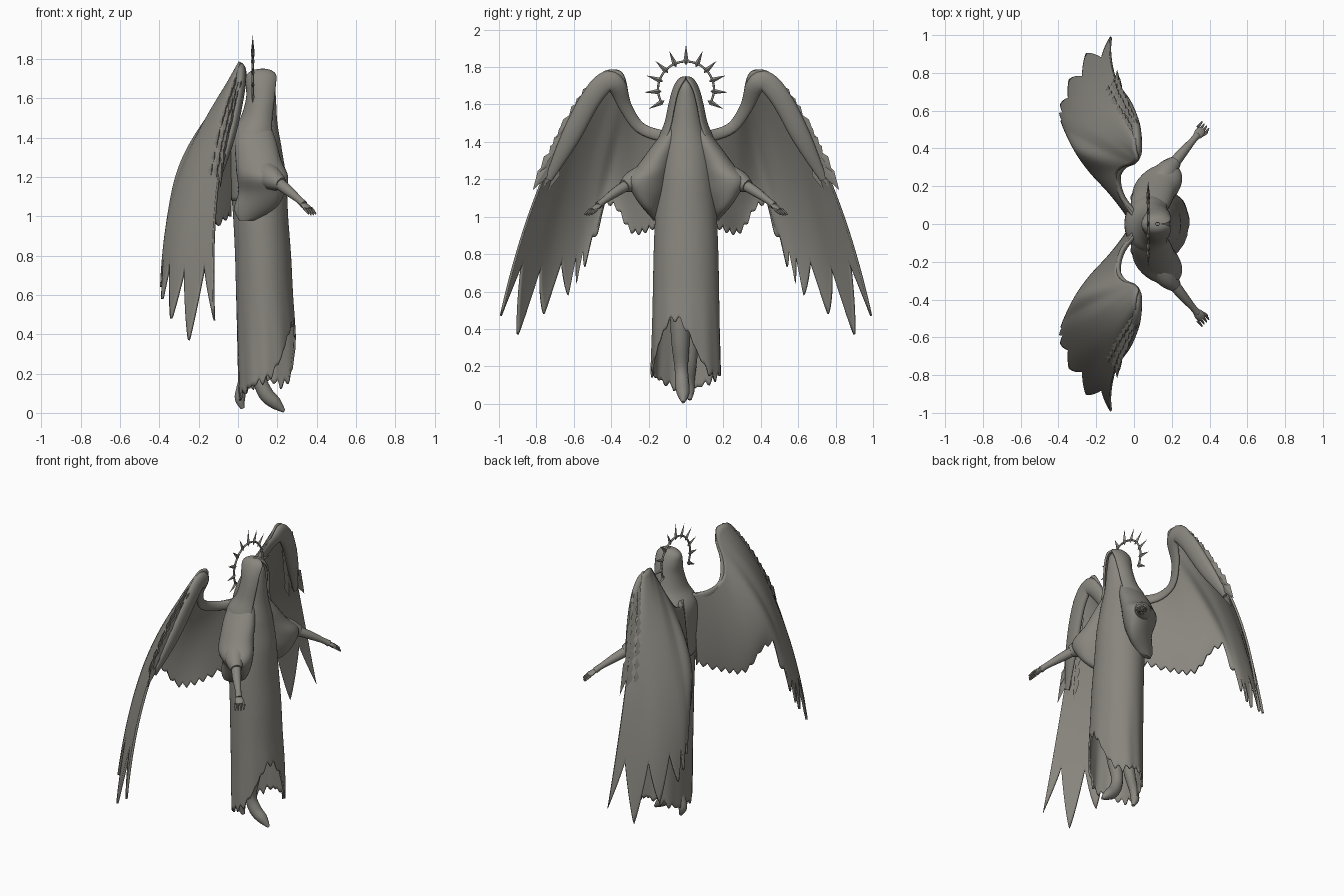
import bpy, bmesh, math, random
from mathutils import Vector as V

if "Cube" in bpy.data.objects:
    bpy.data.objects.remove(bpy.data.objects["Cube"])

random.seed(4)
stone = bpy.data.materials.new("warm_grey_stone")
stone.diffuse_color = (0.25, 0.238, 0.21, 1)
stone.use_nodes = True
stone.node_tree.nodes["Principled BSDF"].inputs["Base Color"].default_value = stone.diffuse_color


def catmull(rows, t):
    """Smooth interpolation through a list of equal-length number rows."""
    n = len(rows) - 1
    i = min(int(t), n - 1)
    f = t - i
    p0, p1, p2, p3 = (rows[min(max(i + k, 0), n)] for k in (-1, 0, 1, 2))
    return [0.5 * (2 * b + (c - a) * f + (2 * a - 5 * b + 4 * c - d) * f * f
                   + (3 * b - a - 3 * c + d) * f ** 3) for a, b, c, d in zip(p0, p1, p2, p3)]


def make(name, verts, faces, mirror=False, thick=0, angle=50):
    me = bpy.data.meshes.new(name)
    me.from_pydata([tuple(v) for v in verts], [], faces)
    bm = bmesh.new()
    bm.from_mesh(me)
    bmesh.ops.recalc_face_normals(bm, faces=bm.faces)
    bm.to_mesh(me)
    bm.free()
    me.materials.append(stone)
    ob = bpy.data.objects.new(name, me)
    bpy.context.collection.objects.link(ob)
    if thick:
        m = ob.modifiers.new("thickness", 'SOLIDIFY')
        m.thickness, m.offset = thick, 0
    if mirror:
        m = ob.modifiers.new("mirror", 'MIRROR')
        m.use_axis = (False, True, False)
        m.use_mirror_merge = False
    bpy.ops.object.select_all(action='DESELECT')
    bpy.context.view_layer.objects.active = ob
    ob.select_set(True)
    bpy.ops.object.shade_smooth_by_angle(angle=math.radians(angle))
    return ob


def sheet(nu, nv, point, wrap=False):
    """Grid of nu x nv points; wrap closes the u direction."""
    verts = [point(i, j) for j in range(nv) for i in range(nu)]
    faces = [(j * nu + i, j * nu + (i + 1) % nu, (j + 1) * nu + (i + 1) % nu, (j + 1) * nu + i)
             for j in range(nv - 1) for i in range(nu if wrap else nu - 1)]
    return verts, faces


def loft(name, rings, sub=5, nu=32, mirror=False):
    """Closed skin over horizontal ellipses: z, cx, cy, rx, ry, turn."""
    nv = (len(rings) - 1) * sub + 1

    def point(i, j):
        z, cx, cy, rx, ry, turn = catmull(rings, j / sub)
        a = 2 * math.pi * i / nu
        x, y = rx * math.cos(a), ry * math.sin(a)
        c, s = math.cos(turn), math.sin(turn)
        return (cx + x * c - y * s, cy + x * s + y * c, z)
    v, f = sheet(nu, nv, point, True)
    f += [tuple(range(nu)), tuple(range((nv - 1) * nu, nv * nu))]
    return make(name, v, f, mirror)


def tube(name, path, sub=4, nu=12, mirror=False, flat=1.0, ref=(0, 0, 1)):
    """Limb along points given as x, y, z, radius; flat scales it towards ref."""
    nv = (len(path) - 1) * sub + 1
    pts = [catmull(path, j / sub) for j in range(nv)]

    def point(i, j):
        d = V(pts[min(j + 1, nv - 1)][:3]) - V(pts[max(j - 1, 0)][:3])
        side = d.cross(V(ref)).normalized()
        up = side.cross(d).normalized()
        a, r = 2 * math.pi * i / nu, pts[j][3]
        return V(pts[j][:3]) + side * r * math.cos(a) + up * r * flat * math.sin(a)
    v, f = sheet(nu, nv, point, True)
    f += [tuple(range(nu)), tuple(range((nv - 1) * nu, nv * nu))]
    return make(name, v, f, mirror)


# Robe: open gown with a torn hem rising at the front; rows are z, x back, x front, half width
robe = [(0.0, 0.01, 0.285, 0.185), (0.2, 0.005, 0.29, 0.182), (0.4, 0.0, 0.288, 0.176),
        (0.6, -0.005, 0.275, 0.172), (0.8, -0.01, 0.265, 0.168), (1.0, -0.02, 0.25, 0.16),
        (1.2, -0.035, 0.24, 0.145), (1.36, -0.03, 0.215, 0.13), (1.48, 0.02, 0.195, 0.09),
        (1.6, 0.055, 0.188, 0.065), (1.7, 0.065, 0.18, 0.04), (1.73, 0.1, 0.15, 0.01)]
NU, NV = 120, 70


def robe_point(i, j):
    a = 2 * math.pi * i / NU
    front = max(0, math.cos(a + 0.3))
    hem = 0.075 + 0.085 * math.sin(a) ** 2 + 0.37 * front ** 3
    hem += 0.022 * (abs(math.sin(a * 9)) - 0.5) + 0.012 * math.sin(a * 23)
    z = hem + (1.73 - hem) * j / (NV - 1)
    t = next((k + (z - robe[k][0]) / (robe[k + 1][0] - robe[k][0])
              for k in range(len(robe) - 1) if z <= robe[k + 1][0]), len(robe) - 1)
    _, xb, xf, w = catmull(robe, t)
    fold = 1 + 0.025 * max(0, 0.7 - z) * math.sin(a * 11 + 2 * z)
    return ((xb + xf) / 2 + (xf - xb) / 2 * math.cos(a) * fold, w * math.sin(a) * fold, z)


make("robe", *sheet(NU, NV, robe_point, True), thick=0.01)

# Hooded mantle around the head and shoulders: z, cx, rx, ry, half opening angle
mantle = [(1.745, 0.125, 0.01, 0.008, 0.0), (1.738, 0.122, 0.045, 0.03, 0.1), (1.715, 0.122, 0.074, 0.05, 0.4),
          (1.67, 0.125, 0.08, 0.07, 0.65), (1.6, 0.125, 0.078, 0.088, 0.75), (1.5, 0.108, 0.09, 0.11, 0.8),
          (1.42, 0.085, 0.122, 0.142, 0.8), (1.32, 0.09, 0.135, 0.16, 0.9), (1.2, 0.095, 0.135, 0.155, 1.0),
          (1.08, 0.1, 0.13, 0.15, 1.3)]


def mantle_point(i, j):
    z, cx, rx, ry, gap = catmull(mantle, j / 4)
    a = gap + (2 * math.pi - 2 * gap) * i / 48
    return (cx + rx * math.cos(a), ry * math.sin(a), z)


make("hooded_mantle", *sheet(49, 37, mantle_point), thick=0.012)

# Hanging sleeves, cuffs, forearms and hands
loft("sleeve", [(1.47, .09, .07, .075, .04, 0), (1.38, .09, .11, .105, .07, .1), (1.28, .105, .16, .12, .09, .35),
                (1.2, .125, .2, .145, .1, .65), (1.12, .12, .185, .135, .075, .6), (1.04, .085, .17, .11, .045, .35),
                (0.98, .045, .16, .04, .015, .1)], mirror=True)
tube("cuff", [(.13, .2, 1.22, .075), (.175, .28, 1.19, .06), (.22, .33, 1.165, .034)], mirror=True)
tube("forearm", [(.18, .28, 1.19, .032), (.25, .37, 1.135, .027), (.31, .44, 1.085, .018), (.335, .47, 1.06, .02)],
     mirror=True)
tube("palm", [(.325, .46, 1.068, .016), (.345, .48, 1.05, .027), (.36, .5, 1.035, .022)], mirror=True, flat=0.5)
for k in range(4):
    o = (k - 1.5) * 0.012
    tube("finger", [(.355 + o, .495 - o, 1.04, .007), (.372 + o, .515 - o, 1.02, .006),
                    (.378 + o, .525 - o, 1.004 + abs(o) * .4, .003)], nu=6, sub=2, mirror=True)
tube("thumb", [(.34, .47, 1.055, .009), (.375, .475, 1.04, .007), (.39, .485, 1.025, .003)], nu=6, sub=2, mirror=True)

# Legs and pointed feet under the hem
tube("front_leg", [(.15, -.03, .6, .06), (.13, -.03, .35, .05), (.11, -.025, .19, .036), (.14, -.02, .1, .038),
                   (.19, -.015, .05, .032), (.235, -.015, .008, .008)], ref=(0, 1, 0))
tube("rear_leg", [(.09, .03, .5, .05), (.06, .025, .25, .036), (.02, .02, .13, .027), (.01, .02, .07, .026),
                  (.025, .02, .022, .01)], ref=(0, 1, 0))

# Wings: each rib runs top, middle, feather tip
ribs = [(0, .04, 1.46, -.03, .05, 1.25, -.04, .05, 1.0), (-.06, .14, 1.46, -.12, .16, 1.2, -.13, .18, .93),
        (-.09, .25, 1.51, -.21, .27, 1.2, -.23, .29, .91), (-.06, .30, 1.6, -.27, .37, 1.3, -.31, .41, 1.05),
        (0, .32, 1.71, -.28, .46, 1.25, -.38, .54, .73), (.02, .345, 1.77, -.26, .53, 1.25, -.385, .63, .58),
        (.01, .39, 1.785, -.22, .62, 1.22, -.34, .76, .48), (.01, .44, 1.77, -.16, .70, 1.2, -.25, .9, .37),
        (.03, .48, 1.72, -.1, .775, 1.18, -.12, .99, .47)]


def wing_at(s, v):
    r = catmull(ribs, s)
    a, b, c = V(r[:3]), V(r[3:6]), V(r[6:])
    return a * (1 - v) * (1 - 2 * v) + b * 4 * v * (1 - v) + c * v * (2 * v - 1)


def wing_point(i, j):
    s = i / 24
    outer = min(1, max(0, (s - 2.6) / 4.4))
    beat = 3 if s < 3 else 2 if s < 5 else 1
    wave = abs((s * beat + 0.5) % 1 - 0.5) * 2   # 0 at a feather tip, 1 in a gap
    notch = wave ** 1.2 * (0.06 + 0.14 * outer)
    notch += 0.1 * max(0, 1 - abs(s - 3.2) / 0.25)   # split between inner and outer feathers
    return wing_at(s, (1 - notch) * j / 30)


make("wing", *sheet(193, 31, wing_point), mirror=True, thick=0.014)
# Broad flattened band along the leading edge
tube("wing_bone", [(.02, .04, 1.43, .03), (-.06, .14, 1.435, .03), (-.085, .25, 1.48, .03), (-.05, .325, 1.59, .035),
                   (.01, .37, 1.7, .05), (.015, .43, 1.72, .055), (.005, .515, 1.62, .055), (-.035, .62, 1.42, .05),
                   (-.095, .735, 1.2, .02)], mirror=True, flat=0.5, ref=(1, 0, 0), nu=16)

# Short ragged feathers overlapping along the leading edge
verts, faces = [], []
for row in range(3):
    for k in range(9):
        v0 = 0.01 + k * 0.048 + 0.012 * row
        s = 8 - 0.4 * row
        a, b = wing_at(s, v0), wing_at(s, v0 + random.uniform(0.1, 0.15))
        out = V((0.01, 0.03 - 0.016 * row, 0.008)) * random.uniform(0.3, 1.0)
        lift = V((0.014, 0, 0))
        d = (b - a).normalized()
        w = d.cross(V((1, 0, 0))).normalized() * 0.032
        m = a.lerp(b, 0.45) + out * 0.4
        n = len(verts)
        verts += [a, m + w + lift * .3, b + out + lift * .5, m - w + lift * .3, m + lift, m - lift]
        for p in range(4):
            q = (p + 1) % 4
            faces += [(n + p, n + q, n + 4), (n + q, n + p, n + 5)]
make("covert_feathers", verts, faces, mirror=True, angle=30)

# Halo arc with spikes
HX, HZ, R = 0.075, 1.68, 0.15
arc = [math.radians(90 + k * 23.5) for k in range(-5, 6)]
tube("halo_arc", [(HX, R * math.cos(a), HZ + R * math.sin(a), .006) for a in arc], nu=8, ref=(1, 0, 0))
verts, faces = [], []
for k, a in enumerate(arc):
    radial, tang = V((0, math.cos(a), math.sin(a))), V((0, -math.sin(a), math.cos(a)))
    c = V((HX, 0, HZ)) + radial * R
    n = len(verts)
    verts += [c + radial * (0.09 if k == 5 else 0.075), c - radial * 0.02]
    verts += [c + tang * .014, c + V((.01, 0, 0)), c - tang * .014, c - V((.01, 0, 0))]
    for p in range(4):
        q = (p + 1) % 4
        faces += [(n, n + 2 + p, n + 2 + q), (n + 1, n + 2 + q, n + 2 + p)]
make("halo_spikes", verts, faces, angle=20)
